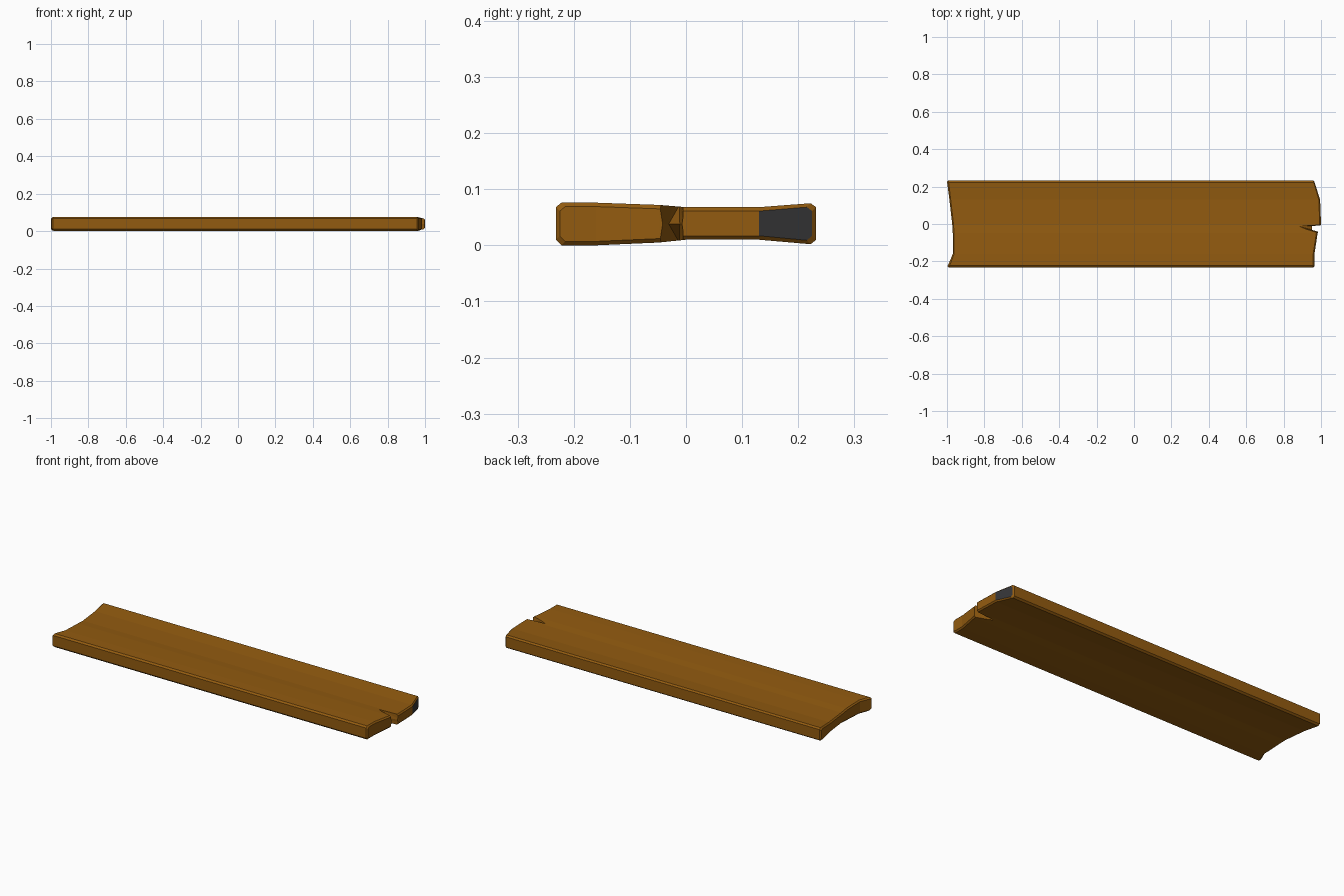
import bpy, bmesh

if "Cube" in bpy.data.objects:
    bpy.data.objects.remove(bpy.data.objects["Cube"])

def material(name, rgb):
    m = bpy.data.materials.new(name)
    m.diffuse_color = (*rgb, 1)
    m.use_nodes = True
    m.node_tree.nodes["Principled BSDF"].inputs["Base Color"].default_value = m.diffuse_color
    return m

wood = material("brown wood", (0.29, 0.105, 0.005))
grey = material("dark grey", (0.036, 0.036, 0.038))

# Plank stations across the width: y, bottom z, top z, left x, right x
stations = [
    (-0.232, 0.010, 0.068, -0.997, 0.965),
    (-0.222, 0.000, 0.076, -0.992, 0.965),
    (-0.160, 0.000, 0.076, -0.969, 0.965),
    (-0.048, 0.005, 0.072, -0.969, 0.982),
    (0.000, 0.010, 0.068, -0.972, 1.000),
    (0.130, 0.010, 0.068, -0.987, 0.995),
    (0.222, 0.002, 0.075, -0.998, 0.968),
    (0.232, 0.010, 0.068, -1.000, 0.965),
]
CH = 0.007  # chamfer at the broken ends

def ring(bm, end, inset):
    """Closed loop round the cross-section at one end, bottom then top."""
    low, high = [], []
    for y, zb, zt, xl, xr in stations:
        x = xl + (CH - inset) if end == 0 else xr - (CH - inset)
        yy = y * (1 - inset / 0.232) if abs(y) > 0.23 else y
        if abs(y) > 0.22 and abs(y) < 0.23:
            yy = y * (1 - inset / 0.232)
        low.append(bm.verts.new((x, yy, zb + inset)))
        high.append(bm.verts.new((x, yy, zt - inset)))
    return low, high

bm = bmesh.new()
rings = [ring(bm, 0, CH), ring(bm, 0, 0), ring(bm, 1, 0), ring(bm, 1, CH)]
loops = [lo + hi[::-1] for lo, hi in rings]
for a, b in zip(loops, loops[1:]):
    for i in range(len(a)):
        j = (i + 1) % len(a)
        bm.faces.new((a[i], a[j], b[j], b[i]))
# End faces; the far corner of the right end is grey
for low, high in (rings[0], rings[3]):
    for i in range(len(low) - 1):
        f = bm.faces.new((low[i], low[i + 1], high[i + 1], high[i]))
        if low is rings[3][0] and stations[i][0] > 0.1:
            f.material_index = 1
bmesh.ops.recalc_face_normals(bm, faces=bm.faces)
me = bpy.data.meshes.new("plank")
bm.to_mesh(me)
bm.free()
me.materials.append(wood)
me.materials.append(grey)
plank = bpy.data.objects.new("plank", me)
bpy.context.collection.objects.link(plank)

# Split in the right end: a tapering crack, deeper at the top and bottom faces
for side in (1, -1):
    mid = 0.038 - side * 0.002
    far = 0.038 + side * 0.09
    pts = [(0.88, -0.012, 0.038 + side * 0.033), (0.84, -0.012, far),
           (0.955, -0.011, mid), (0.955, -0.032, mid),
           (1.05, -0.003, mid), (1.05, -0.062, mid),
           (1.05, -0.003, far), (1.05, -0.062, far)]
    bm = bmesh.new()
    for p in pts:
        bm.verts.new(p)
    bmesh.ops.convex_hull(bm, input=bm.verts)
    bmesh.ops.recalc_face_normals(bm, faces=bm.faces)
    cm = bpy.data.meshes.new("split_cutter")
    bm.to_mesh(cm)
    bm.free()
    cm.materials.append(wood)
    cutter = bpy.data.objects.new("split_cutter", cm)
    cutter.hide_render = True
    bpy.context.collection.objects.link(cutter)
    mod = plank.modifiers.new("split", 'BOOLEAN')
    mod.operation = 'DIFFERENCE'
    mod.solver = 'EXACT'
    mod.object = cutter
    bpy.context.view_layer.objects.active = plank
    bpy.ops.object.modifier_apply(modifier=mod.name)
    bpy.data.objects.remove(cutter)
